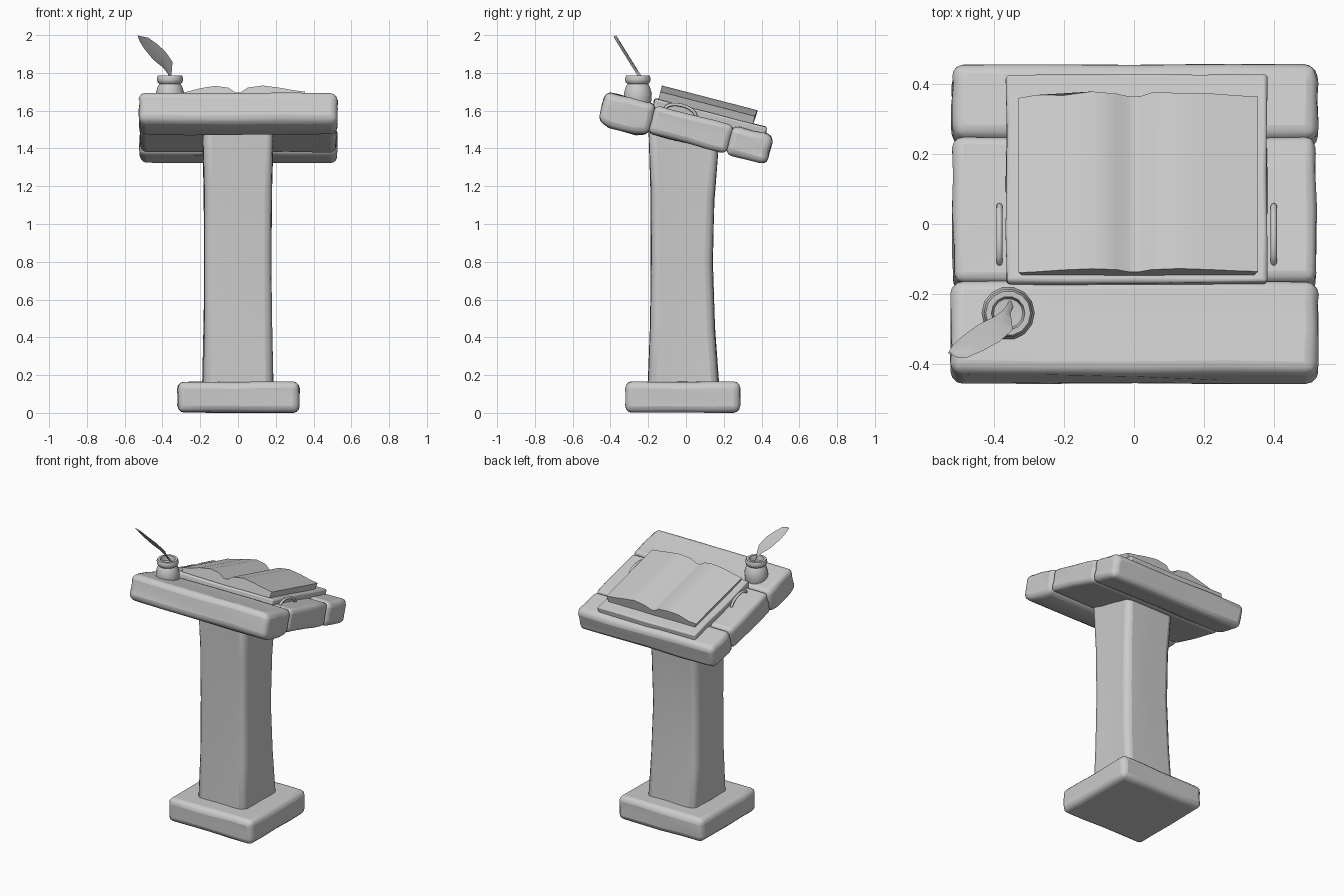
import bpy, bmesh, math, random
from mathutils import Matrix, Vector

random.seed(4)
cube = bpy.data.objects.get("Cube")
if cube:
    bpy.data.objects.remove(cube, do_unlink=True)

stone = bpy.data.materials.new("light_grey")
stone.use_nodes = True
GREY = (0.6, 0.6, 0.6, 1)
stone.diffuse_color = GREY
stone.node_tree.nodes["Principled BSDF"].inputs["Base Color"].default_value = GREY

# Frame of the sloping desk: x across, y down the slope, z out of the surface
DESK = Matrix.Translation((0, 0, 1.507)) @ Matrix.Rotation(math.radians(-14.5), 4, "X")


def finish(name, bm, matrix=Matrix(), bevel=0, angle=50):
    bmesh.ops.recalc_face_normals(bm, faces=bm.faces)
    mesh = bpy.data.meshes.new(name)
    bm.to_mesh(mesh)
    bm.free()
    mesh.materials.append(stone)
    ob = bpy.data.objects.new(name, mesh)
    bpy.context.collection.objects.link(ob)
    ob.matrix_world = matrix
    if bevel:
        mod = ob.modifiers.new("worn_edges", "BEVEL")
        mod.width, mod.segments = bevel, 3
        mod.limit_method, mod.angle_limit = "ANGLE", math.radians(45)
    bpy.ops.object.select_all(action="DESELECT")
    ob.select_set(True)
    bpy.context.view_layer.objects.active = ob
    bpy.ops.object.shade_smooth_by_angle(angle=math.radians(angle))
    return ob


def block(name, lo, hi, matrix=Matrix(), bevel=0.03, wobble=0.004, shape=None):
    """Slightly uneven box between two corners, with worn edges."""
    lo, hi = Vector(lo), Vector(hi)
    bm = bmesh.new()
    bmesh.ops.create_cube(bm, size=1)
    bmesh.ops.subdivide_edges(bm, edges=bm.edges[:], cuts=3, use_grid_fill=True)
    for v in bm.verts:
        v.co = Vector(l + (c + 0.5) * (h - l) for l, h, c in zip(lo, hi, v.co))
        if shape:
            shape(v.co)
        v.co += Vector(random.uniform(-wobble, wobble) for _ in range(3))
    return finish(name, bm, matrix, bevel)


# Foot
block("base", (-0.32, -0.32, 0.003), (0.325, 0.285, 0.165), bevel=0.035, wobble=0.003)


# Column: narrow at the waist, its top cut to the slope of the desk
def waist(co):
    t = (co.z - 0.12) / 1.38
    pinch = math.sin(math.pi * t)
    co.x *= 1 - 0.06 * pinch
    co.y *= 1 - (0.2 if co.y > 0 else 0.08) * pinch
    co.z -= 0.25 * co.y * t


block("column", (-0.187, -0.2, 0.12), (0.187, 0.175, 1.5), bevel=0.04, shape=waist)


# Three planks of the sloping top, the front one with a fuller belly
def belly(co):
    if co.z < -0.07 and -0.42 < co.y < -0.2:
        co.z -= 0.02


block("front_plank", (-0.522, -0.46, -0.08), (0.526, -0.182, 0.083), DESK, 0.035, shape=belly)
block("middle_plank", (-0.518, -0.19, -0.077), (0.52, 0.243, 0.077), DESK)
block("back_plank", (-0.52, 0.236, -0.08), (0.524, 0.46, 0.078), DESK, 0.035)

# Open book
block("book_cover", (-0.365, -0.2, 0.06), (0.38, 0.415, 0.112), DESK, 0.012, 0.003)

page_tops = [(-0.33, 0.14), (-0.28, 0.15), (-0.2, 0.172), (-0.12, 0.185), (-0.05, 0.175),
             (-0.015, 0.15), (0.015, 0.15), (0.05, 0.175), (0.13, 0.187), (0.22, 0.175),
             (0.29, 0.162), (0.355, 0.153)]
outline = [(-0.315, 0.1)] + page_tops + [(0.34, 0.1)]
bm = bmesh.new()
end = bm.faces.new([bm.verts.new((x, -0.18, z)) for x, z in outline])
moved = bmesh.ops.extrude_face_region(bm, geom=[end], use_keep_orig=True)["geom"]
for v in moved:
    if isinstance(v, bmesh.types.BMVert):
        v.co.y = 0.34 + random.uniform(-0.005, 0.005)
finish("book_pages", bm, DESK, 0, 40)

# Thin arched straps on either side of the book
for side, x in (("left", 0.4), ("right", -0.385)):
    curve = bpy.data.curves.new(side + "_strap", "CURVE")
    curve.dimensions = "3D"
    curve.bevel_depth, curve.bevel_resolution = 0.009, 2
    arc = curve.splines.new("POLY")
    arc.points.add(10)
    for i, p in enumerate(arc.points):
        a = math.pi * i / 10
        p.co = (x, -0.05 - 0.085 * math.cos(a), 0.07 + 0.042 * math.sin(a), 1)
    curve.materials.append(stone)
    strap = bpy.data.objects.new(side + "_strap", curve)
    strap.matrix_world = DESK
    bpy.context.collection.objects.link(strap)

# Inkwell turned from a profile, with a hollow mouth
profile = [(0, 1.6), (0.06, 1.6), (0.073, 1.65), (0.076, 1.69), (0.066, 1.725), (0.056, 1.742),
           (0.066, 1.75), (0.07, 1.768), (0.064, 1.785), (0.048, 1.785), (0.042, 1.755), (0, 1.752)]
bm = bmesh.new()
ring = [bm.verts.new((r, 0, z)) for r, z in profile]
edges = [bm.edges.new(pair) for pair in zip(ring, ring[1:])]
bmesh.ops.spin(bm, geom=ring + edges, cent=(0, 0, 0), axis=(0, 0, 1),
               angle=math.tau, steps=14, use_merge=True)
bmesh.ops.remove_doubles(bm, verts=bm.verts, dist=0.0005)
finish("inkwell", bm, Matrix.Translation((-0.36, -0.255, 0)))

# Quill: rows of left edge, right edge and height, thickened along the rib
rows = [(-0.352, -0.34, 1.74), (-0.372, -0.354, 1.79), (-0.395, -0.35, 1.82),
        (-0.45, -0.347, 1.865), (-0.495, -0.385, 1.92), (-0.52, -0.43, 1.96), (-0.532, -0.475, 1.992)]
bm = bmesh.new()
loops = []
for left, right, z in rows:
    y = -0.25 - (z - 1.79) * 0.62
    mid = (left + right) / 2
    loops.append([bm.verts.new(c) for c in ((left, y + 0.006, z + 0.006), (mid, y - 0.008, z),
                                            (right, y - 0.006, z - 0.006), (mid, y + 0.008, z))])
for a, b in zip(loops, loops[1:]):
    for i in range(4):
        j = (i + 1) % 4
        bm.faces.new((a[i], a[j], b[j], b[i]))
bm.faces.new(loops[0])
bm.faces.new(loops[-1])
finish("quill", bm)
